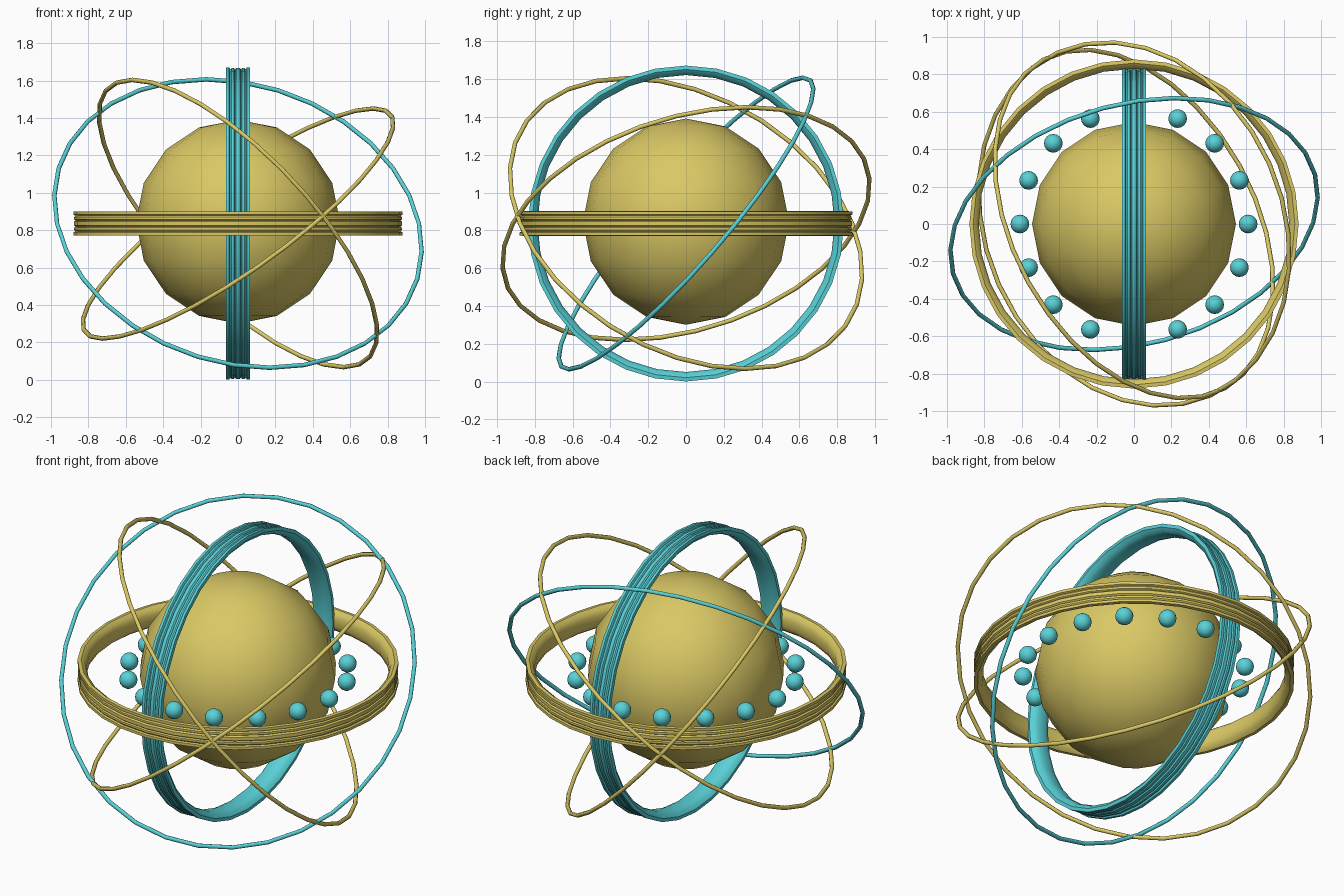
import bpy, math
from mathutils import Vector

cube = bpy.data.objects.get("Cube")
if cube:
    bpy.data.objects.remove(cube, do_unlink=True)

CENTRE = Vector((0, 0, 0.836))


def material(name, rgb):
    mat = bpy.data.materials.new(name)
    mat.use_nodes = True
    mat.diffuse_color = (*rgb, 1)
    mat.node_tree.nodes["Principled BSDF"].inputs["Base Color"].default_value = (*rgb, 1)
    return mat


gold = material("pale gold", (0.70, 0.58, 0.13))
cyan = material("cyan", (0.10, 0.64, 0.68))


def finish(obj, name, mat, angle):
    obj.name = name
    obj.data.materials.append(mat)
    bpy.ops.object.select_all(action="DESELECT")
    obj.select_set(True)
    bpy.context.view_layer.objects.active = obj
    bpy.ops.object.shade_smooth_by_angle(angle=math.radians(angle))


def ball(name, location, radius, mat):
    bpy.ops.mesh.primitive_uv_sphere_add(segments=16, ring_count=8, radius=radius, location=location)
    finish(bpy.context.object, name, mat, 60)


def ring(name, profile, normal, mat, angle, steps=32):
    """Sweep a closed (radius, height) profile around an axis through the centre."""
    verts, faces, n = [], [], len(profile)
    for i in range(steps):
        a = math.tau * i / steps
        verts += [(r * math.cos(a), r * math.sin(a), h) for r, h in profile]
        for j in range(n):
            k, m = (i + 1) % steps, (j + 1) % n
            faces.append((i * n + j, k * n + j, k * n + m, i * n + m))
    mesh = bpy.data.meshes.new(name)
    mesh.from_pydata(verts, [], faces)
    obj = bpy.data.objects.new(name, mesh)
    bpy.context.collection.objects.link(obj)
    obj.location = CENTRE
    obj.rotation_euler = Vector(normal).to_track_quat("Z", "Y").to_euler()
    finish(obj, name, mat, angle)


def band_profile(radius):
    # Rounded inside, three ridges split by grooves on the outside
    half = [(-0.05, 0.025), (-0.04, 0.05), (-0.02, 0.065), (0, 0.063), (0, 0.047),
            (-0.01, 0.042), (-0.004, 0.034), (-0.004, 0.022), (-0.012, 0.017), (-0.003, 0.010)]
    upper = [(radius + r, h) for r, h in half]
    return [(r, -h) for r, h in upper] + upper[::-1]


def tube_profile(radius, thickness, sides=8):
    return [(radius + thickness * math.cos(math.tau * i / sides),
             thickness * math.sin(math.tau * i / sides)) for i in range(sides)]


# Central globe
ball("globe", CENTRE + Vector((0, 0, 0.01)), 0.545, gold)

# Circle of small beads around the equator
for i in range(16):
    a = math.tau * i / 16
    ball(f"bead_{i + 1}", CENTRE + Vector((math.cos(a), math.sin(a), 0)) * 0.61, 0.05, cyan)

# Grooved bands
ring("equator_band", band_profile(0.88), (0, 0, 1), gold, 35)
ring("meridian_band", band_profile(0.835), (1, 0, 0), cyan, 35)

# Thin tilted orbit rings
orbit = tube_profile(1.003, 0.012)
ring("orbit_ring_steep", orbit, (0.67, 0.37, 0.643), gold, 60)
ring("orbit_ring_shallow", orbit, (-0.56, -0.25, 0.79), gold, 60)
ring("orbit_ring_cyan", orbit, (0.2, -0.73, 0.63), cyan, 60)
